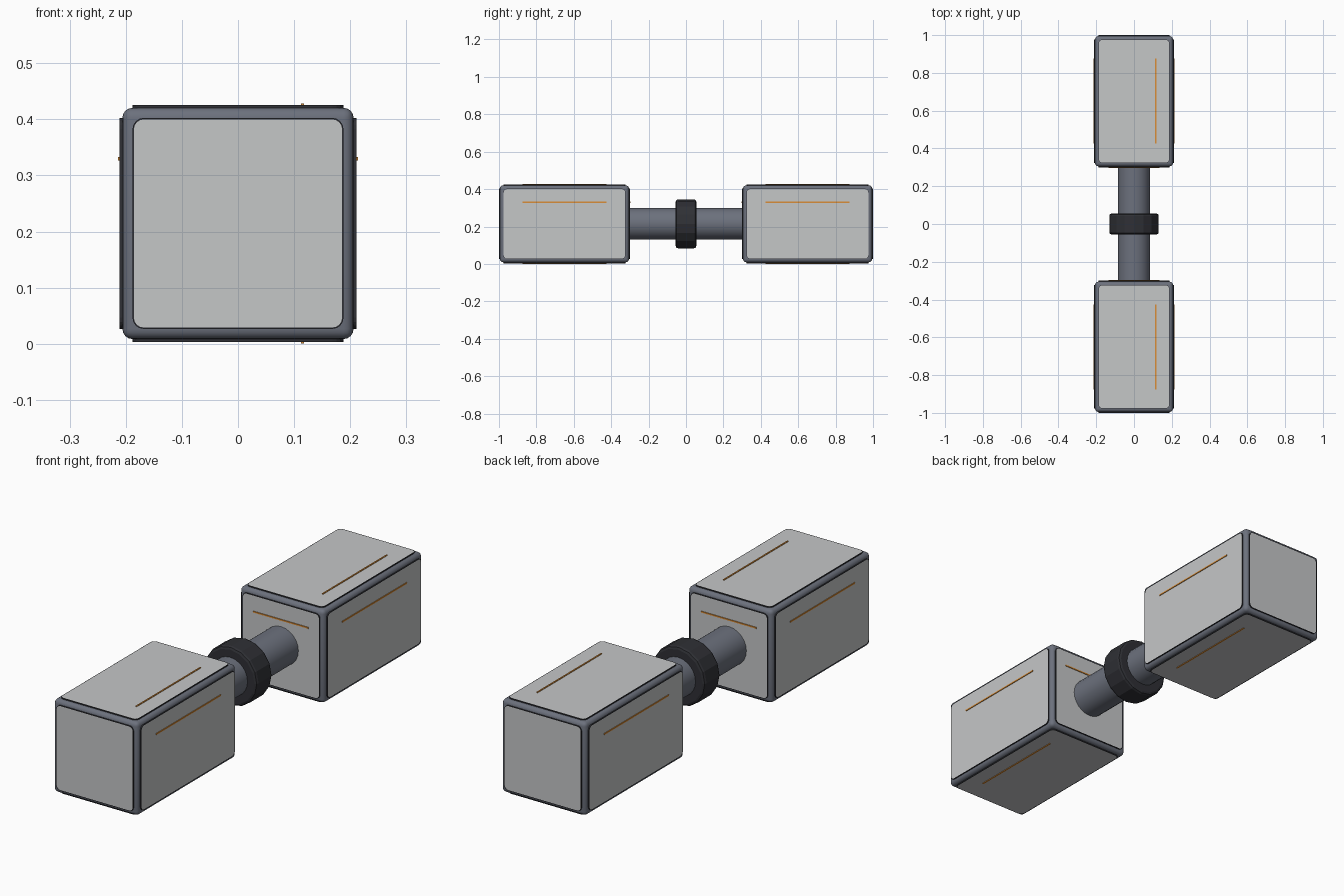
import bpy, bmesh, math
from mathutils import Vector, Matrix

if "Cube" in bpy.data.objects:
    bpy.data.objects.remove(bpy.data.objects["Cube"])

ZC = 0.2145                       # height of the long axis
HALF = Vector((0.206, 0.345, 0.206))   # half size of a module frame
MARGIN, PANEL_T, STRIPE_T = 0.018, 0.005, 0.003
STRIPE_OFF, STRIPE_W = 0.115, 0.006


def material(name, rgb):
    m = bpy.data.materials.new(name)
    m.diffuse_color = (*rgb, 1)
    m.use_nodes = True
    m.node_tree.nodes["Principled BSDF"].inputs["Base Color"].default_value = m.diffuse_color
    return m


FRAME = material("slate grey", (0.15, 0.165, 0.205))
PANEL = material("pale grey", (0.56, 0.57, 0.575))
DARK = material("charcoal", (0.028, 0.029, 0.035))
ORANGE = material("orange", (0.70, 0.27, 0.04))


def add_object(name, bm, mats, smooth=None):
    me = bpy.data.meshes.new(name)
    bm.normal_update()
    bm.to_mesh(me)
    bm.free()
    for m in mats:
        me.materials.append(m)
    ob = bpy.data.objects.new(name, me)
    bpy.context.collection.objects.link(ob)
    if smooth:
        bpy.ops.object.select_all(action='DESELECT')
        ob.select_set(True)
        bpy.context.view_layer.objects.active = ob
        bpy.ops.object.shade_smooth_by_angle(angle=math.radians(smooth))
    return ob


def box(name, centre, size, mat, bevel=0, segments=3):
    bm = bmesh.new()
    bmesh.ops.create_cube(bm, size=1)
    bmesh.ops.scale(bm, vec=size, verts=bm.verts)
    if bevel:
        bmesh.ops.bevel(bm, geom=bm.edges[:], offset=bevel, segments=segments,
                        profile=0.5, affect='EDGES')
    bmesh.ops.translate(bm, vec=centre, verts=bm.verts)
    return add_object(name, bm, [mat], 35 if bevel else None)


def panel(name, origin, u, v, n, hu, hv):
    """Rounded plate with a pale face and dark rim, lying on a module side."""
    r, pts = 0.02, []
    for i, (su, sv) in enumerate([(1, 1), (-1, 1), (-1, -1), (1, -1)]):
        for k in range(5):
            a = math.pi / 2 * (i + k / 4)
            pts.append((su * (hu - r) + r * math.cos(a), sv * (hv - r) + r * math.sin(a)))
    bm = bmesh.new()
    base = bm.faces.new([bm.verts.new(origin + u * a + v * b) for a, b in pts])
    base.material_index = 1
    ext = bmesh.ops.extrude_face_region(bm, geom=[base])
    bmesh.ops.translate(bm, vec=n * PANEL_T,
                        verts=[g for g in ext['geom'] if isinstance(g, bmesh.types.BMVert)])
    bmesh.ops.recalc_face_normals(bm, faces=bm.faces)
    top = max(bm.faces, key=lambda f: f.calc_center_median().dot(n))
    for f in bm.faces:
        f.material_index = 1
    # dark seam around the pale face
    bmesh.ops.inset_region(bm, faces=[top], thickness=0.0025)
    for f in bm.faces:
        if f.normal.dot(n) > 0.9 and len(f.verts) > 4:
            f.material_index = 0
    add_object(name, bm, [PANEL, DARK])


X, Y, Z = Vector((1, 0, 0)), Vector((0, 1, 0)), Vector((0, 0, 1))

# two modules, one at each end of the shaft
for end, s in (("front", -1), ("back", 1)):
    c = Vector((0, s * 0.65, ZC))
    box(f"{end}_module_frame", c, HALF * 2, FRAME, bevel=0.018, segments=4)
    # side name, outward normal, long direction, stripe offset direction, has stripe
    sides = [("left", -X, Y, Z, True), ("right", X, Y, Z, True),
             ("top", Z, Y, X, True), ("bottom", -Z, Y, X, True),
             ("inner", -s * Y, X, Z, True), ("outer", s * Y, X, Z, False)]
    for side, n, u, v, striped in sides:
        hn, hu, hv = (sum(abs(d[i]) * HALF[i] for i in range(3)) for d in (n, u, v))
        panel(f"{end}_{side}_panel", c + n * hn, u, v, n, hu - MARGIN, hv - MARGIN)
        if striped:
            length = 0.45 if abs(u.y) else 0.27
            size = [abs(u[i]) * length + abs(v[i]) * STRIPE_W + abs(n[i]) * STRIPE_T
                    for i in range(3)]
            box(f"{end}_{side}_stripe",
                c + n * (hn + PANEL_T + STRIPE_T / 2) + v * STRIPE_OFF, size, ORANGE)


def rod(name, radius, length, sides, mat, bevel=0, smooth=None):
    bm = bmesh.new()
    bmesh.ops.create_cone(bm, cap_ends=True, segments=sides, radius1=radius,
                          radius2=radius, depth=length)
    if bevel:
        rims = [e for e in bm.edges if any(len(f.verts) > 4 for f in e.link_faces)]
        bmesh.ops.bevel(bm, geom=rims, offset=bevel, segments=2, profile=0.5, affect='EDGES')
    bmesh.ops.transform(bm, verts=bm.verts,
                        matrix=Matrix.Translation((0, 0, ZC)) @ Matrix.Rotation(math.pi / 2, 4, 'X'))
    add_object(name, bm, [mat], smooth)


# connecting shaft and central collar
rod("shaft", 0.085, 0.63, 24, FRAME, smooth=35)
rod("collar", 0.131, 0.11, 16, DARK, bevel=0.012)
